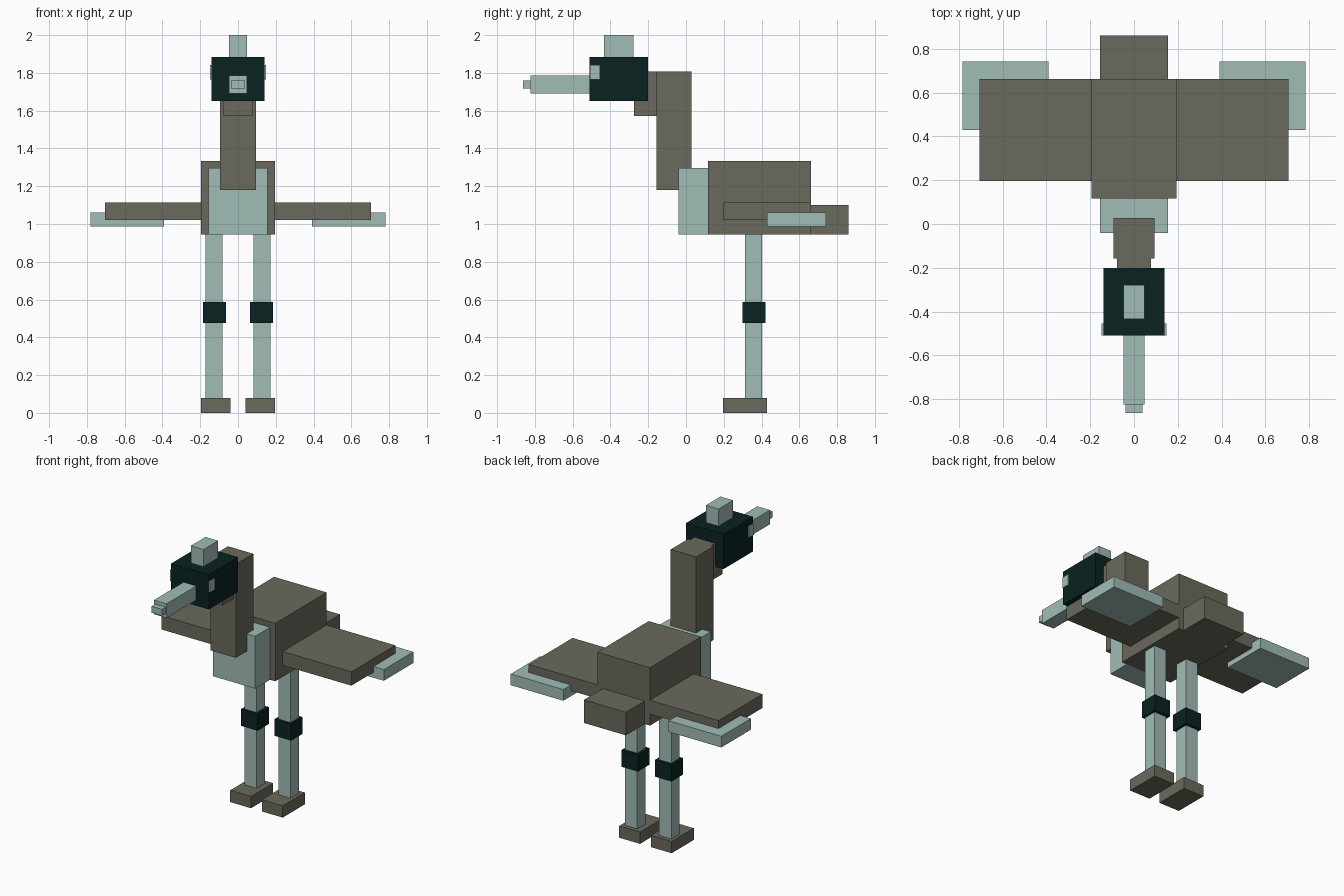
import bpy, bmesh

if "Cube" in bpy.data.objects:
    bpy.data.objects.remove(bpy.data.objects["Cube"])


def material(name, rgb):
    m = bpy.data.materials.new(name)
    m.diffuse_color = (*rgb, 1.0)
    m.use_nodes = True
    m.node_tree.nodes["Principled BSDF"].inputs["Base Color"].default_value = m.diffuse_color
    return m


PALE = material("pale_sage", (0.352, 0.503, 0.468))
TAUPE = material("taupe", (0.147, 0.144, 0.109))
DARK = material("dark_teal", (0.003, 0.016, 0.016))


def box(name, mat, x, y, z):
    """Box from (min, max) ranges on each axis."""
    bm = bmesh.new()
    bmesh.ops.create_cube(bm, size=1.0)
    for v in bm.verts:
        v.co = [r[0] if c < 0 else r[1] for c, r in zip(v.co, (x, y, z))]
    me = bpy.data.meshes.new(name)
    bm.to_mesh(me)
    bm.free()
    me.materials.append(mat)
    ob = bpy.data.objects.new(name, me)
    bpy.context.collection.objects.link(ob)
    return ob


def centre_box(name, mat, half, y, z):
    return box(name, mat, (-half, half), y, z)


def pair(name, mat, x, y, z):
    box("right_" + name, mat, x, y, z)
    box("left_" + name, mat, (-x[1], -x[0]), y, z)


# Torso
centre_box("body", TAUPE, 0.195, (0.117, 0.661), (0.945, 1.334))
centre_box("chest", PALE, 0.156, (-0.04, 0.117), (0.945, 1.297))
centre_box("tail", TAUPE, 0.156, (0.661, 0.86), (0.945, 1.1))

# Neck and head
centre_box("neck", TAUPE, 0.094, (-0.157, 0.028), (1.18, 1.808))
centre_box("neck_front", TAUPE, 0.078, (-0.275, -0.157), (1.573, 1.808))
centre_box("head", DARK, 0.14, (-0.51, -0.2), (1.652, 1.885))
centre_box("crest", PALE, 0.047, (-0.433, -0.278), (1.885, 2.0))
centre_box("beak", PALE, 0.047, (-0.824, -0.51), (1.69, 1.785))
centre_box("beak_tip", PALE, 0.038, (-0.862, -0.824), (1.717, 1.76))
pair("eye", PALE, (0.1, 0.148), (-0.509, -0.455), (1.766, 1.841))

# Wings with pale tips underneath
pair("wing", TAUPE, (0.195, 0.705), (0.196, 0.661), (1.022, 1.115))
pair("wing_tip", PALE, (0.391, 0.782), (0.43, 0.742), (0.986, 1.061))

# Legs
pair("leg", PALE, (0.081, 0.172), (0.312, 0.402), (0.04, 0.945))
pair("knee", DARK, (0.063, 0.186), (0.298, 0.42), (0.475, 0.587))
pair("foot", TAUPE, (0.04, 0.195), (0.196, 0.43), (0.0, 0.079))
